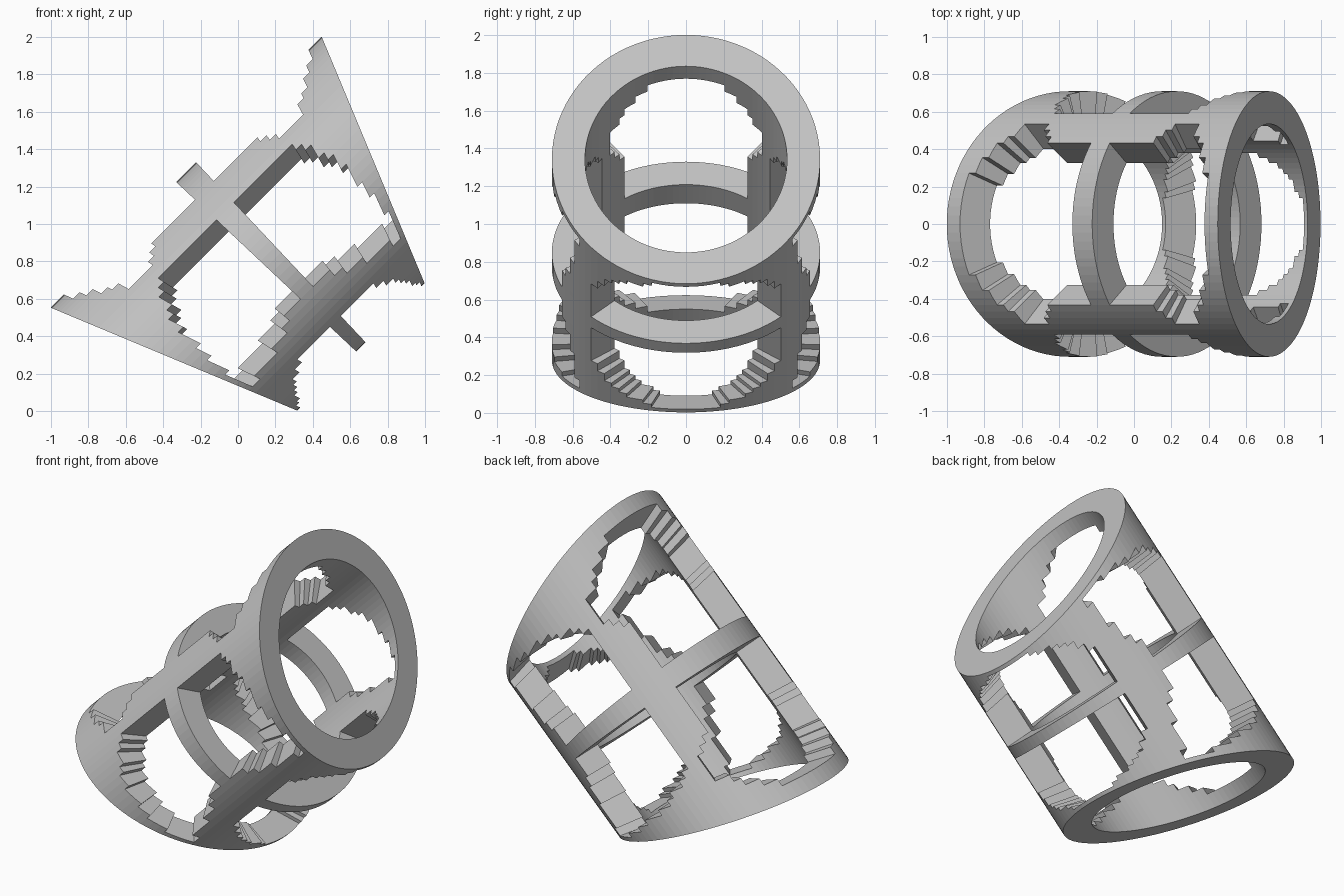
import bpy, bmesh, math

if "Cube" in bpy.data.objects:
    bpy.data.objects.remove(bpy.data.objects["Cube"], do_unlink=True)

N_LEN, N_ARC = 41, 96          # cells along the tube and around it
OUTER = (0.71, 0.66)           # half width, half height of the section
INNER = (0.535, 0.494)

# Window edges in degrees, as (distance along tube, angle) pairs
SIDE_UPPER = [(0.07, 35), (0.48, 35), (0.53, 33), (0.66, 23), (0.78, 7), (0.865, -10), (0.94, -27)]
SIDE_LOWER = [(0.07, -22), (0.3, -25), (0.47, -31), (0.7, -34), (0.94, -37)]
TOP_HALF = [(0.07, 37), (0.4, 38), (0.53, 47), (0.66, 51), (0.77, 38), (0.915, 18)]
BOTTOM_HALF = [(0.07, 43), (0.46, 46), (0.64, 39), (0.81, 27), (0.94, 13)]


def edge(points, t):
    """Straight-line lookup; None outside the window."""
    for (a, p), (b, q) in zip(points, points[1:]):
        if a <= t <= b:
            return p + (q - p) * (t - a) / (b - a)
    return None


def is_open(t, angle):
    """True where a window is cut; angle is 0 at the side, 90 at the top."""
    t = abs(t)
    top, bottom = edge(TOP_HALF, t), edge(BOTTOM_HALF, t)
    high, low = edge(SIDE_UPPER, t), edge(SIDE_LOWER, t)
    if top is not None and 90 - angle < top:
        return True
    if bottom is not None and angle + 90 < bottom:
        return True
    return high is not None and low < angle < high


def point(i, j, section):
    """Point on the mitred, tilted tube."""
    t = 2 * i / N_LEN - 1
    a = 2 * math.pi * j / N_ARC
    y = -section[0] * math.cos(a)
    v = section[1] * math.sin(a)
    u = t * (0.753 + 0.411 * v)
    s = math.sqrt(0.5)
    return (0.19 + (u - v) * s, y, 0.81 + (u + v) * s)


def solid(i, j):
    if not 0 <= i < N_LEN:
        return False
    t = (2 * i + 1) / N_LEN - 1
    a = 2 * math.pi * (j + 0.5) / N_ARC
    return not is_open(t, math.degrees(math.asin(math.sin(a))))


# Tube shell: skin, bore and the stepped walls of the windows
bm = bmesh.new()
cache = {}


def vert(i, j, section):
    key = (i, j % N_ARC, section)
    if key not in cache:
        cache[key] = bm.verts.new(point(*key))
    return cache[key]


def wall(a, b):
    bm.faces.new((vert(*a, OUTER), vert(*b, OUTER), vert(*b, INNER), vert(*a, INNER)))


for i in range(N_LEN):
    for j in range(N_ARC):
        if not solid(i, j):
            continue
        ring = [(i, j), (i, j + 1), (i + 1, j + 1), (i + 1, j)]
        bm.faces.new([vert(*c, OUTER) for c in reversed(ring)])
        bm.faces.new([vert(*c, INNER) for c in ring])
        beside = [(i - 1, j), (i, j + 1), (i + 1, j), (i, j - 1)]
        for k, cell in enumerate(beside):
            if not solid(*cell):
                wall(ring[k], ring[(k + 1) % 4])

# Make every normal face outwards
bmesh.ops.recalc_face_normals(bm, faces=bm.faces)
mesh = bpy.data.meshes.new("windowed_tube")
bm.to_mesh(mesh)
bm.free()
tube = bpy.data.objects.new("windowed_tube", mesh)
bpy.context.collection.objects.link(tube)

# Plain grey
grey = bpy.data.materials.new("light_grey")
grey.use_nodes = True
colour = (0.55, 0.55, 0.55, 1)
grey.diffuse_color = colour
grey.node_tree.nodes["Principled BSDF"].inputs["Base Color"].default_value = colour
mesh.materials.append(grey)
